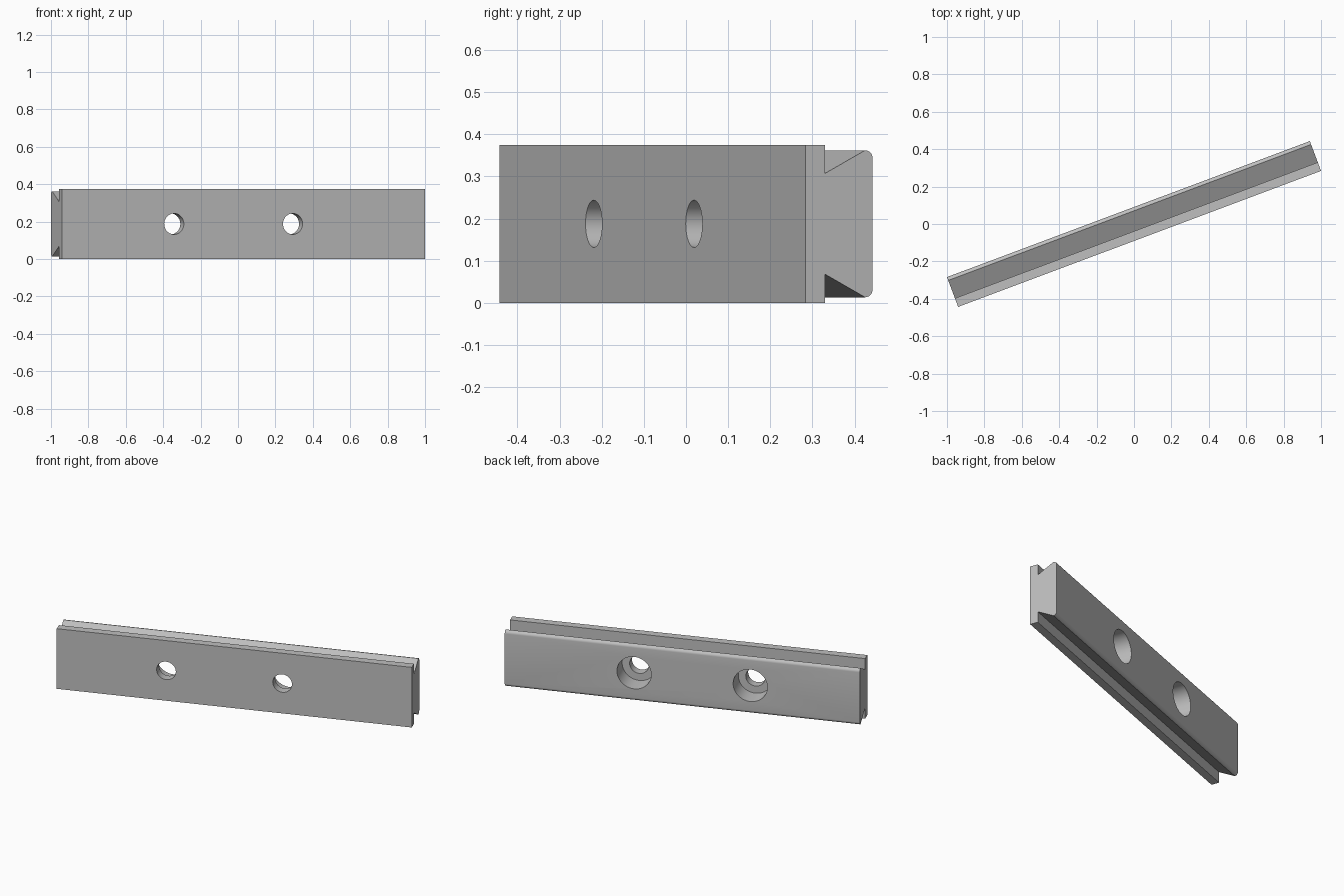
import bpy, bmesh
from math import sin, cos, pi, radians
from mathutils import Matrix

cube = bpy.data.objects.get("Cube")
if cube:
    bpy.data.objects.remove(cube, do_unlink=True)

LENGTH, DEPTH, MID = 2.072, 0.17, 0.1875
TURN = Matrix.Translation((0, 0, MID)) @ Matrix.Rotation(radians(20.54), 4, 'Z')
FRONT, BACK = -DEPTH / 2, DEPTH / 2

metal = bpy.data.materials.new("grey metal")
metal.use_nodes = True
grey = (0.52, 0.52, 0.52, 1)
metal.diffuse_color = grey
metal.node_tree.nodes["Principled BSDF"].inputs["Base Color"].default_value = grey


def finish(name, bm):
    """Turn a bmesh into an object placed along the slanted axis."""
    bmesh.ops.recalc_face_normals(bm, faces=bm.faces)
    mesh = bpy.data.meshes.new(name)
    bm.to_mesh(mesh)
    bm.free()
    mesh.materials.append(metal)
    obj = bpy.data.objects.new(name, mesh)
    obj.matrix_world = TURN
    bpy.context.collection.objects.link(obj)
    return obj


# Bar section: front lip, slanted groove, body with rounded back edge
r = 0.019
top = [(FRONT, MID), (FRONT + 0.049, MID), (FRONT + 0.049, 0.1195)]
top += [(BACK - r + r * sin(a), 0.1745 - r + r * cos(a))
        for a in (i * pi / 12 for i in range(7))]
section = top + [(y, -z) for y, z in reversed(top)]

bm = bmesh.new()
end = bm.faces.new([bm.verts.new((-LENGTH / 2, y, z)) for y, z in section])
swept = bmesh.ops.extrude_face_region(bm, geom=[end], use_keep_orig=True)
bmesh.ops.translate(bm, vec=(LENGTH, 0, 0),
                    verts=[v for v in swept["geom"] if isinstance(v, bmesh.types.BMVert)])
bar = finish("grooved_bar", bm)


def bore(name, x, radius, y0, y1):
    """Cut a round hole through the bar from y0 to y1."""
    bm = bmesh.new()
    place = Matrix.Translation((x, (y0 + y1) / 2, 0)) @ Matrix.Rotation(pi / 2, 4, 'X')
    bmesh.ops.create_cone(bm, cap_ends=True, segments=48, radius1=radius,
                          radius2=radius, depth=y1 - y0, matrix=place)
    cutter = finish(name, bm)
    cutter.hide_render = True
    mod = bar.modifiers.new(name, 'BOOLEAN')
    mod.operation, mod.solver, mod.object = 'DIFFERENCE', 'EXACT', cutter
    bpy.ops.object.modifier_apply(modifier=name)
    bpy.data.objects.remove(cutter, do_unlink=True)


# Screw holes, each with a wide counterbore in the back
bpy.ops.object.select_all(action='DESELECT')
bar.select_set(True)
bpy.context.view_layer.objects.active = bar
for x in (-0.397, 0.281):
    bore("counterbore", x, 0.1, BACK - 0.116, BACK + 0.1)
    bore("screw_hole", x, 0.056, FRONT - 0.1, BACK + 0.1)

bpy.ops.object.shade_smooth_by_angle(angle=radians(20))
